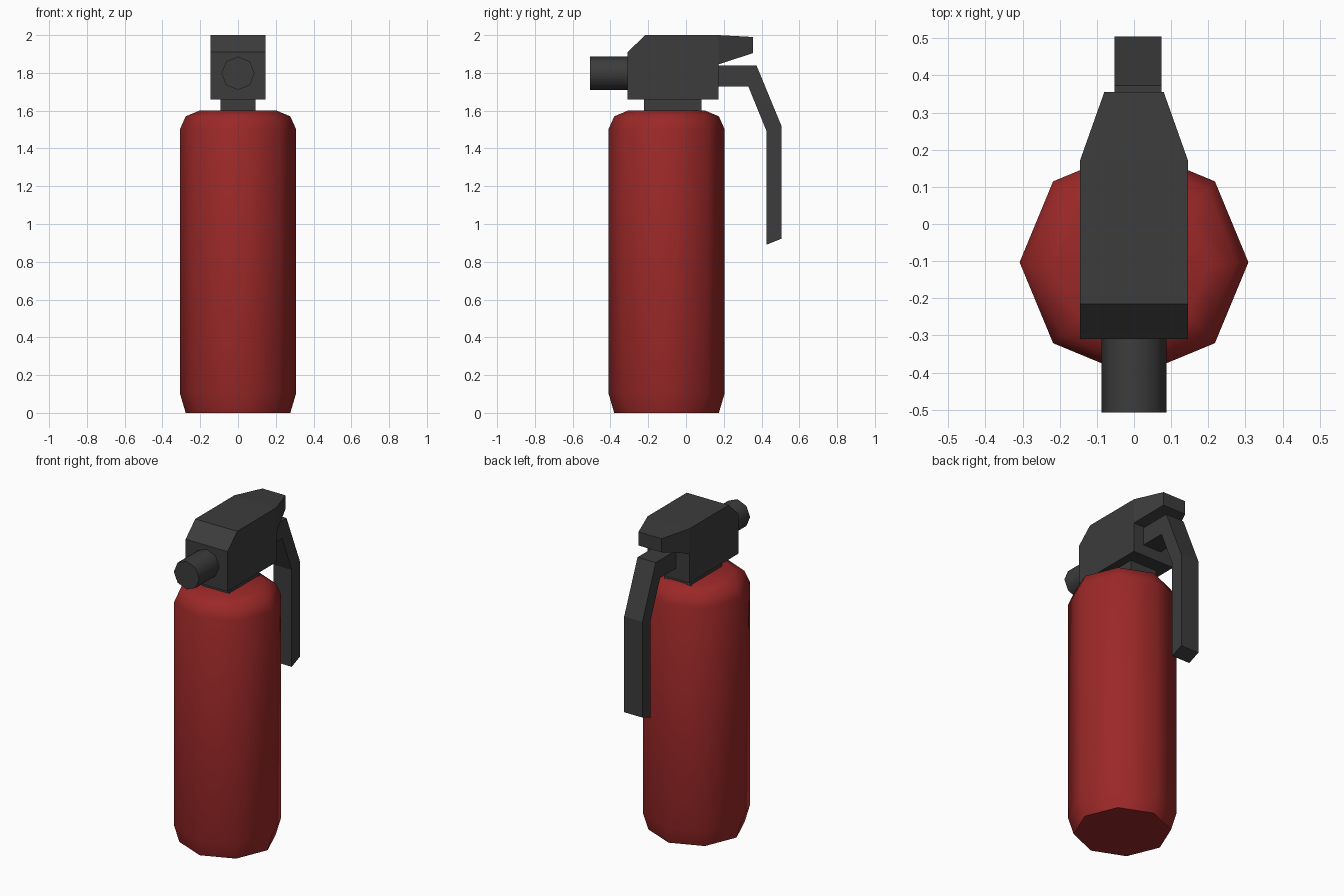
import bpy, bmesh, math

if "Cube" in bpy.data.objects:
    bpy.data.objects.remove(bpy.data.objects["Cube"])


def material(name, rgb):
    m = bpy.data.materials.new(name)
    m.diffuse_color = (*rgb, 1)
    m.use_nodes = True
    m.node_tree.nodes["Principled BSDF"].inputs["Base Color"].default_value = m.diffuse_color
    return m


RED = material("tank red", (0.33, 0.021, 0.021))
GREY = material("dark grey", (0.045, 0.045, 0.045))


def finish(name, bm, mat, smooth=None):
    bmesh.ops.recalc_face_normals(bm, faces=bm.faces[:])
    me = bpy.data.meshes.new(name)
    bm.to_mesh(me)
    bm.free()
    me.materials.append(mat)
    ob = bpy.data.objects.new(name, me)
    bpy.context.collection.objects.link(ob)
    if smooth:
        bpy.ops.object.select_all(action='DESELECT')
        ob.select_set(True)
        bpy.context.view_layer.objects.active = ob
        bpy.ops.object.shade_smooth_by_angle(angle=math.radians(smooth))
    return ob


def lathe(name, rings, place, mat, smooth, sides=8):
    """Closed solid from (radius, height) rings; place maps (a, b, h) to xyz."""
    bm = bmesh.new()
    loops = []
    for r, h in rings:
        angles = [2 * math.pi * i / sides for i in range(sides)]
        loops.append([bm.verts.new(place(r * math.cos(t), r * math.sin(t), h)) for t in angles])
    for lo, hi in zip(loops, loops[1:]):
        for i in range(sides):
            j = (i + 1) % sides
            bm.faces.new((lo[i], lo[j], hi[j], hi[i]))
    bm.faces.new(loops[0])
    bm.faces.new(loops[-1])
    return finish(name, bm, mat, smooth)


def side_profile(name, points, half_width, mat, x=0.0):
    """Extrude a (y, z) profile along x; half_width is a function of y."""
    bm = bmesh.new()
    left, right = [[bm.verts.new((x + s * half_width(y), y, z)) for y, z in points]
                   for s in (-1, 1)]
    bm.faces.new(left)
    bm.faces.new(right)
    for i in range(len(points)):
        j = (i + 1) % len(points)
        bm.faces.new((left[i], left[j], right[j], right[i]))
    return finish(name, bm, mat)


# Tank
lathe("tank", [(0.277, 0), (0.308, 0.105), (0.308, 1.5), (0.277, 1.57), (0.205, 1.6)],
      lambda a, b, h: (a, b - 0.103, h), RED, 60)

# Neck between tank and valve
side_profile("neck", [(-0.222, 1.59), (0.083, 1.59), (0.083, 1.67), (-0.222, 1.67)],
             lambda y: 0.092, GREY)

# Valve head and upper lever, split where the lever starts to taper
side_profile("valve_head", [(-0.31, 1.66), (-0.31, 1.91), (-0.215, 2.0), (0.172, 2.0),
                            (0.172, 1.845), (0.172, 1.66)], lambda y: 0.145, GREY)
side_profile("upper_lever", [(0.172, 2.0), (0.355, 1.99), (0.355, 1.905), (0.172, 1.845)],
             lambda y: 0.145 if y < 0.2 else 0.08, GREY)

# Nozzle
lathe("nozzle", [(0.088, -0.508), (0.088, -0.30)],
      lambda a, b, h: (a, h, b + 1.798), GREY, 50)

# Bent carrying handle
side_profile("handle", [(0.165, 1.84), (0.373, 1.84), (0.505, 1.52), (0.505, 0.922),
                        (0.425, 0.89), (0.425, 1.495), (0.33, 1.728), (0.165, 1.728)],
             lambda y: 0.063, GREY, x=0.011)
